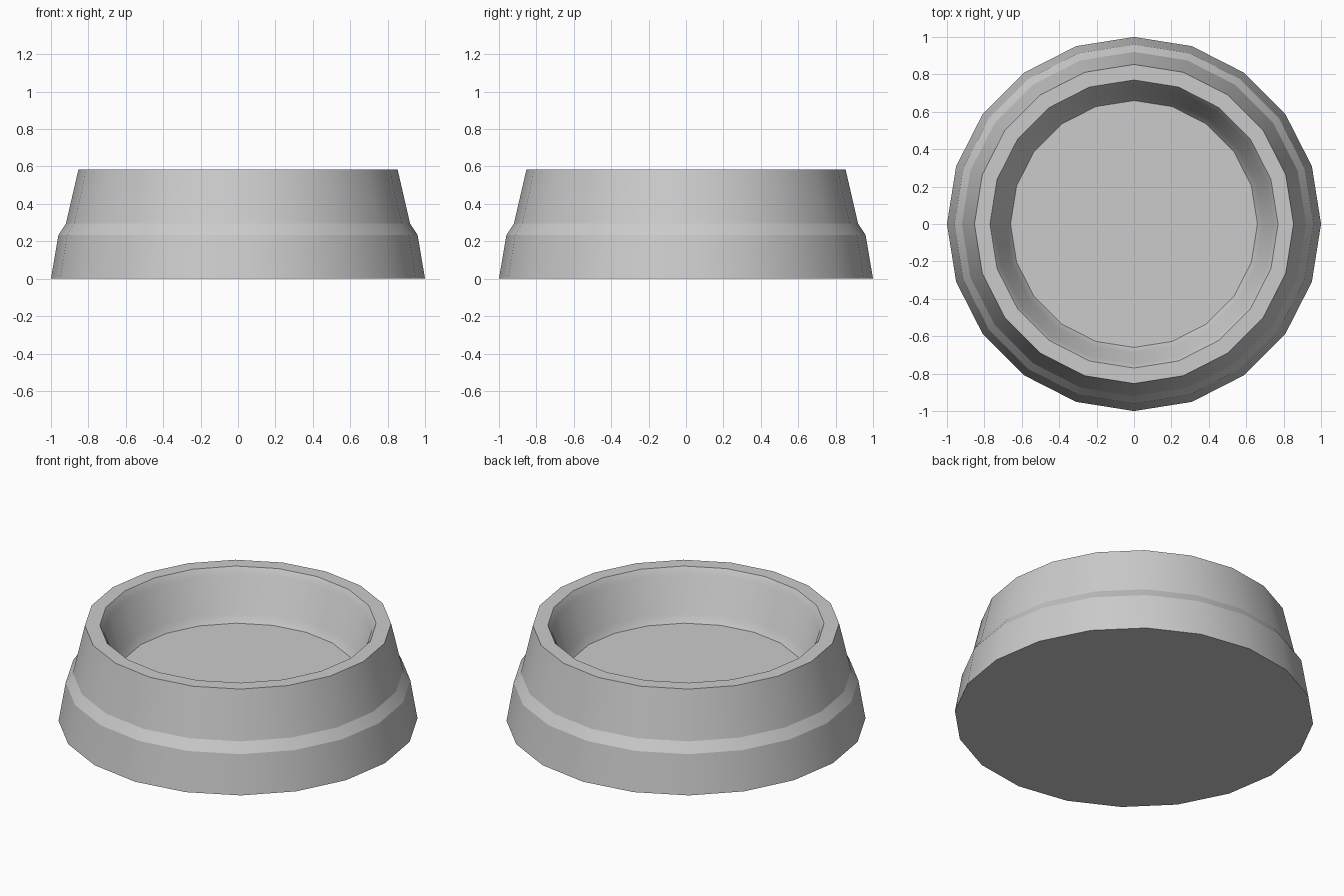
import bpy, bmesh
from math import cos, sin, tau

if "Cube" in bpy.data.objects:
    bpy.data.objects.remove(bpy.data.objects["Cube"])

SIDES = 20

# Profile rings from base to bowl floor: radius, height, sharp crease
PROFILE = [
    (1.00, 0.00, True),    # base edge
    (0.96, 0.235, True),   # lower band
    (0.92, 0.295, True),   # step
    (0.853, 0.585, True),  # outer rim
    (0.77, 0.585, True),   # inner rim
    (0.745, 0.545, False), # rounded lip
    (0.69, 0.33, False),   # inner wall
    (0.66, 0.285, True),   # floor edge
]

bm = bmesh.new()
rings = [[bm.verts.new((r * cos(tau * i / SIDES), r * sin(tau * i / SIDES), z))
          for i in range(SIDES)] for r, z, _ in PROFILE]

# Walls between the rings
for low, high in zip(rings, rings[1:]):
    for i in range(SIDES):
        j = (i + 1) % SIDES
        bm.faces.new((low[i], low[j], high[j], high[i]))

# Underside and bowl floor
bm.faces.new(rings[0][::-1])
bm.faces.new(rings[-1])

# Smooth around the bowl, sharp at the creased rings
for f in bm.faces:
    f.smooth = True
for ring, (_, _, sharp) in zip(rings, PROFILE):
    if sharp:
        for i in range(SIDES):
            bm.edges.get((ring[i], ring[(i + 1) % SIDES])).smooth = False

mesh = bpy.data.meshes.new("bowl")
bm.to_mesh(mesh)
bm.free()
bpy.context.collection.objects.link(bpy.data.objects.new("bowl", mesh))
